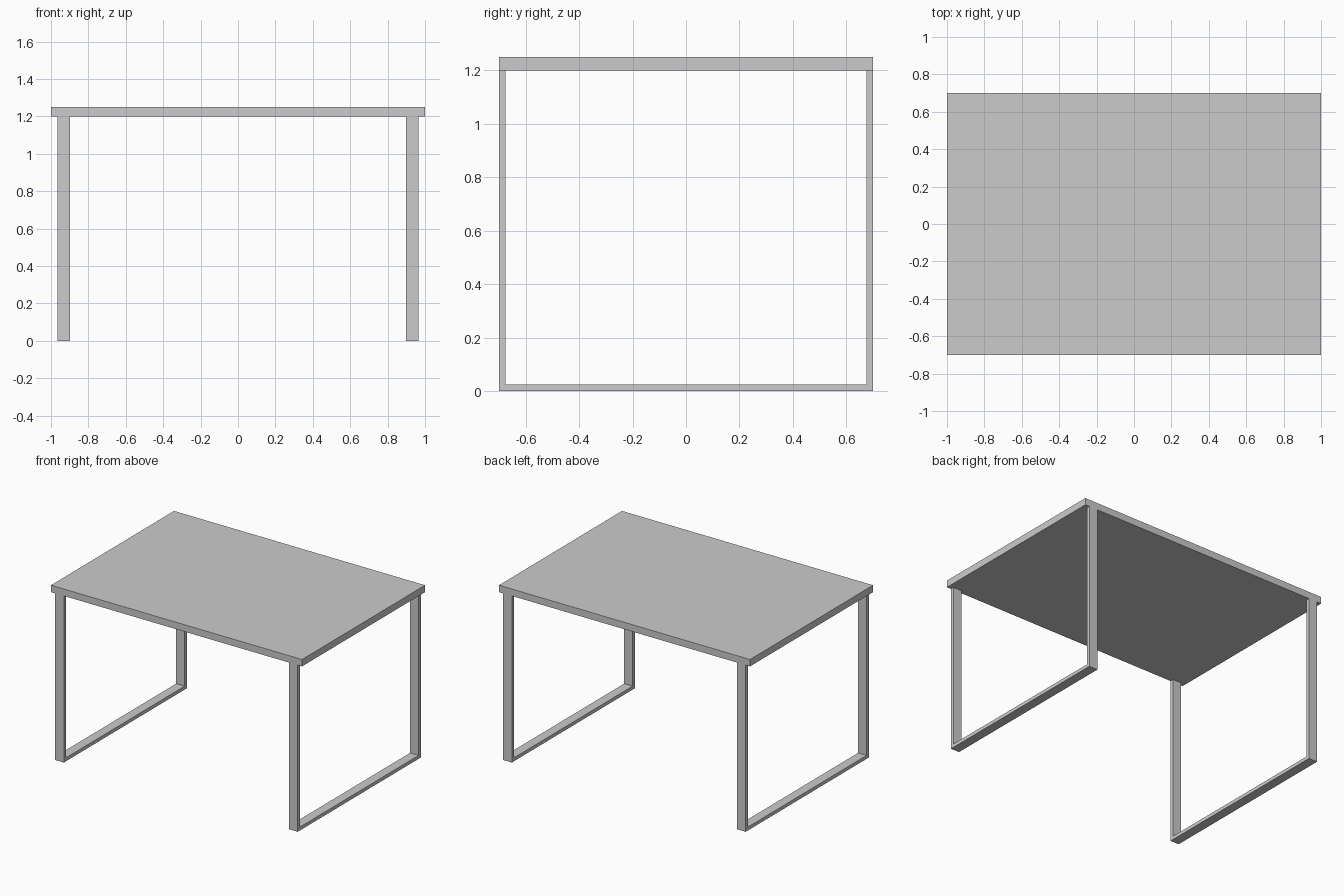
import bpy
import bmesh

if "Cube" in bpy.data.objects:
    bpy.data.objects.remove(bpy.data.objects["Cube"])

HALF_Y = 0.70
UNDER, TOP = 1.20, 1.25
BAR = 0.025


def extruded(name, profile, x0, x1):
    """Extrude a closed (y, z) profile from x0 to x1."""
    bm = bmesh.new()
    face = bm.faces.new([bm.verts.new((x0, y, z)) for y, z in profile])
    ext = bmesh.ops.extrude_face_region(bm, geom=[face])
    moved = [g for g in ext["geom"] if isinstance(g, bmesh.types.BMVert)]
    bmesh.ops.translate(bm, verts=moved, vec=(x1 - x0, 0, 0))
    bmesh.ops.recalc_face_normals(bm, faces=bm.faces)
    mesh = bpy.data.meshes.new(name)
    bm.to_mesh(mesh)
    bm.free()
    obj = bpy.data.objects.new(name, mesh)
    bpy.context.collection.objects.link(obj)
    return obj


# Table top slab
extruded("table_top", [(-HALF_Y, UNDER), (HALF_Y, UNDER), (HALF_Y, TOP), (-HALF_Y, TOP)], -1, 1)

# U-shaped flat-bar leg frames: two uprights joined by a floor bar
inner = HALF_Y - BAR
u_profile = [(-HALF_Y, UNDER), (-HALF_Y, 0), (HALF_Y, 0), (HALF_Y, UNDER),
             (inner, UNDER), (inner, BAR), (-inner, BAR), (-inner, UNDER)]
for side, sign in (("left", -1), ("right", 1)):
    extruded(side + "_leg_frame", u_profile, sign * 0.898, sign * 0.966)
